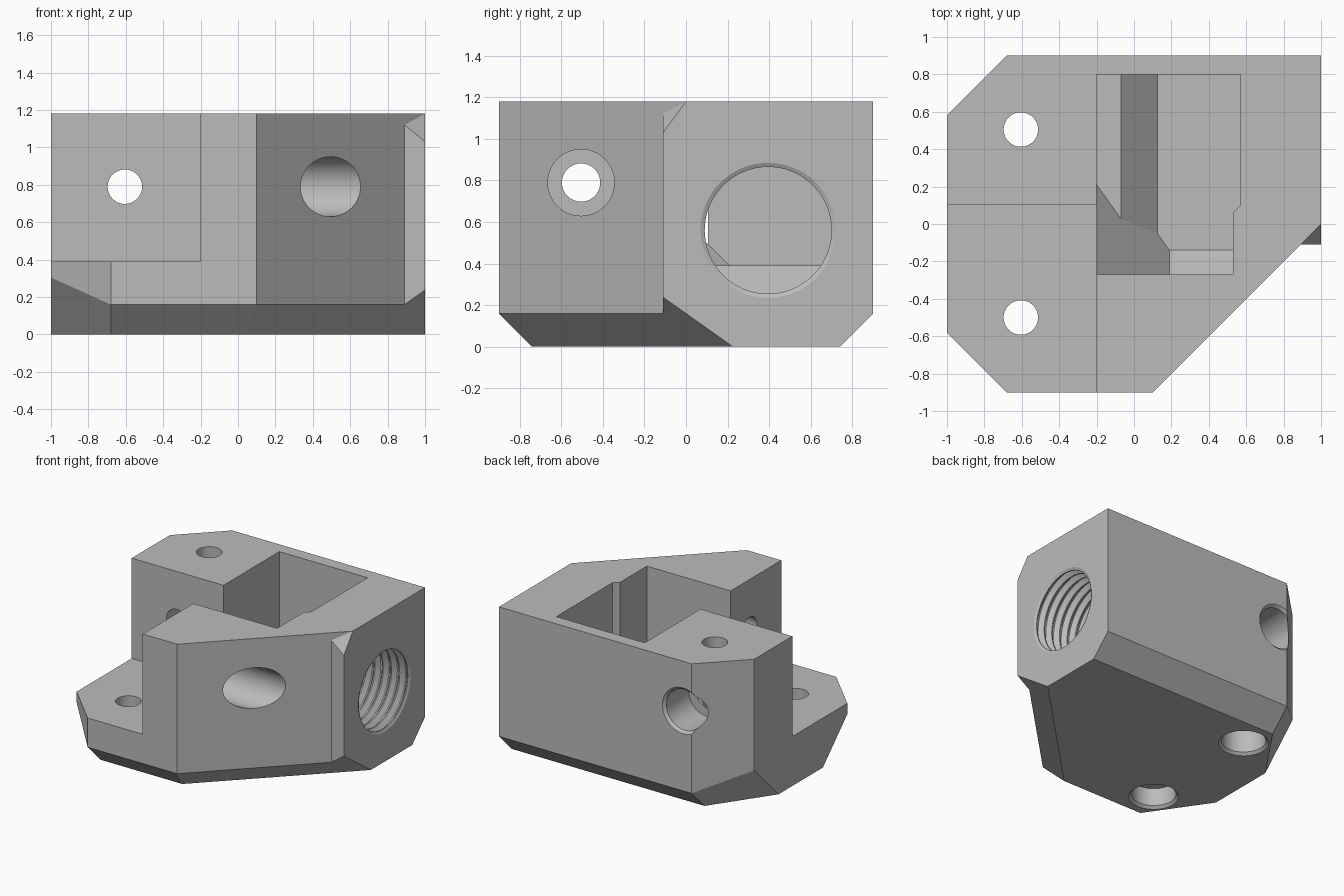
import bpy, bmesh, math
from mathutils import Matrix, Vector

cube = bpy.data.objects.get("Cube")
if cube:
    bpy.data.objects.remove(cube, do_unlink=True)

grey = bpy.data.materials.new("mid grey")
grey.use_nodes = True
colour = (0.5, 0.5, 0.5, 1)
grey.diffuse_color = colour
grey.node_tree.nodes["Principled BSDF"].inputs["Base Color"].default_value = colour


def finish(name, bm):
    bmesh.ops.recalc_face_normals(bm, faces=bm.faces)
    mesh = bpy.data.meshes.new(name)
    bm.to_mesh(mesh)
    bm.free()
    mesh.materials.append(grey)
    obj = bpy.data.objects.new(name, mesh)
    bpy.context.collection.objects.link(obj)
    return obj


def prism(name, outline, bottom, top, planes=()):
    """Extruded outline, trimmed by planes (point, outward normal)."""
    bm = bmesh.new()
    face = bm.faces.new([bm.verts.new((x, y, bottom)) for x, y in outline])
    made = bmesh.ops.extrude_face_region(bm, geom=[face])["geom"]
    for v in made:
        if isinstance(v, bmesh.types.BMVert):
            v.co.z = top
    for point, normal in planes:
        bmesh.ops.bisect_plane(bm, geom=bm.verts[:] + bm.edges[:] + bm.faces[:], dist=1e-5,
                               plane_co=point, plane_no=Vector(normal).normalized(), clear_outer=True)
        rim = [e for e in bm.edges if e.is_boundary]
        if rim:
            bmesh.ops.holes_fill(bm, edges=rim, sides=0)
    return finish(name, bm)


def box(name, low, high, planes=()):
    outline = [(low[0], low[1]), (high[0], low[1]), (high[0], high[1]), (low[0], high[1])]
    return prism(name, outline, low[2], high[2], planes)


def turned(name, profile, origin, axis, sides=64):
    """Solid of revolution; the profile lists (distance along axis, radius)."""
    turn = Matrix.Translation(origin) @ Vector((0, 0, 1)).rotation_difference(Vector(axis)).to_matrix().to_4x4()
    bm = bmesh.new()
    rings = []
    for t, r in profile:
        angles = [math.tau * i / sides for i in range(sides)]
        rings.append([bm.verts.new(turn @ Vector((r * math.cos(a), r * math.sin(a), t))) for a in angles])
    for a, b in zip(rings, rings[1:]):
        for i in range(sides):
            j = (i + 1) % sides
            bm.faces.new((a[i], a[j], b[j], b[i]))
    bm.faces.new(rings[0])
    bm.faces.new(rings[-1])
    return finish(name, bm)


def combine(target, tool, operation="DIFFERENCE"):
    mod = target.modifiers.new("combine", "BOOLEAN")
    mod.operation, mod.solver, mod.object = operation, "EXACT", tool
    bpy.context.view_layer.objects.active = target
    bpy.ops.object.modifier_apply(modifier=mod.name)
    bpy.data.objects.remove(tool, do_unlink=True)


HEIGHT, LEDGE, FLOOR, BEVEL = 1.18, 0.39, 0.195, 0.16

# Main block with bevelled underside
outline = [(-0.68, 0.9), (1, 0.9), (1, 0), (0.1, -0.9), (-0.68, -0.9), (-1, -0.58), (-1, 0.58)]
trims = [((1, 0, BEVEL), (1, -1, -math.sqrt(2)))]
for side in (-1, 1):
    trims.append(((0, side * 0.9, BEVEL), (0, side, -1)))
    trims.append(((-0.68, side * 0.74, 0), (-1.45, side, -1)))
body = prism("bracket_body", outline, 0, HEIGHT, trims)

# Small boss beside the threaded opening
boss = prism("side_boss", [(0.89, -0.11), (1, -0.11), (1, 0)], 0, HEIGHT,
             [trims[0], ((1, 0, HEIGHT), (0.82, -1.36, 1))])
combine(body, boss, "UNION")

# Open ledge
combine(body, box("ledge_cut", (-1.2, -1.1, LEDGE), (-0.2, 0.105, 1.4)))

# Pocket with stepped floor and sloping front end
ramp = ((-0.2, 0.21, LEDGE), (-1.4, -1, -1))
front_slope = ((0, -0.14, FLOOR), (0, -1, -1))
step = ((-0.07, 0, LEDGE), (-1, 0, -1))
combine(body, box("upper_pocket", (-0.2, -0.27, LEDGE), (0.53, 0.8, 1.4), [ramp, front_slope]))
combine(body, box("lower_pocket", (-0.2, -0.27, FLOOR), (0.53, 0.8, 1.4), [ramp, front_slope, step]))
combine(body, prism("pocket_recess", [(0.5, 0.035), (0.57, 0.1), (0.57, 0.8), (0.5, 0.8)], FLOOR, 1.4))

# Threaded opening
thread = [(0, 0.305)]
for i in range(6):
    start = 0.06 + i * 0.072
    thread += [(start, 0.305), (start + 0.026, 0.34), (start + 0.036, 0.34), (start + 0.062, 0.305)]
thread += [(0.49, 0.305), (0.5, 0.325), (0.6, 0.325)]
combine(body, turned("thread_cut", thread, (0.5, 0.395, 0.56), (1, 0, 0)))


# Counterbored screw holes
def screw_hole(origin, axis, depth, length, flare=0.02):
    rim = 0.16 + flare
    profile = [(-0.8, rim), (0, rim), (flare, 0.16), (depth, 0.16), (depth, 0.092), (length, 0.092)]
    if not flare:
        profile = [(-0.8, rim)] + profile[3:]
    combine(body, turned("screw_cut", profile, origin, axis))


screw_hole((-0.605, 0.505, 0), (0, 0, 1), 0.3, 1.4)
screw_hole((-0.605, -0.5, 0), (0, 0, 1), 0.16, 0.8)
screw_hole((-0.605, 0.9, 0.79), (0, -1, 0), 0.3, 1.0)
screw_hole((0.5, -0.505, 0.79), (-1, 0, 0), 0.45, 0.9, 0)

# Rounded walls smooth, all edges sharp
bpy.ops.object.select_all(action="DESELECT")
body.select_set(True)
bpy.context.view_layer.objects.active = body
bpy.ops.object.shade_smooth_by_angle(angle=math.radians(20))
